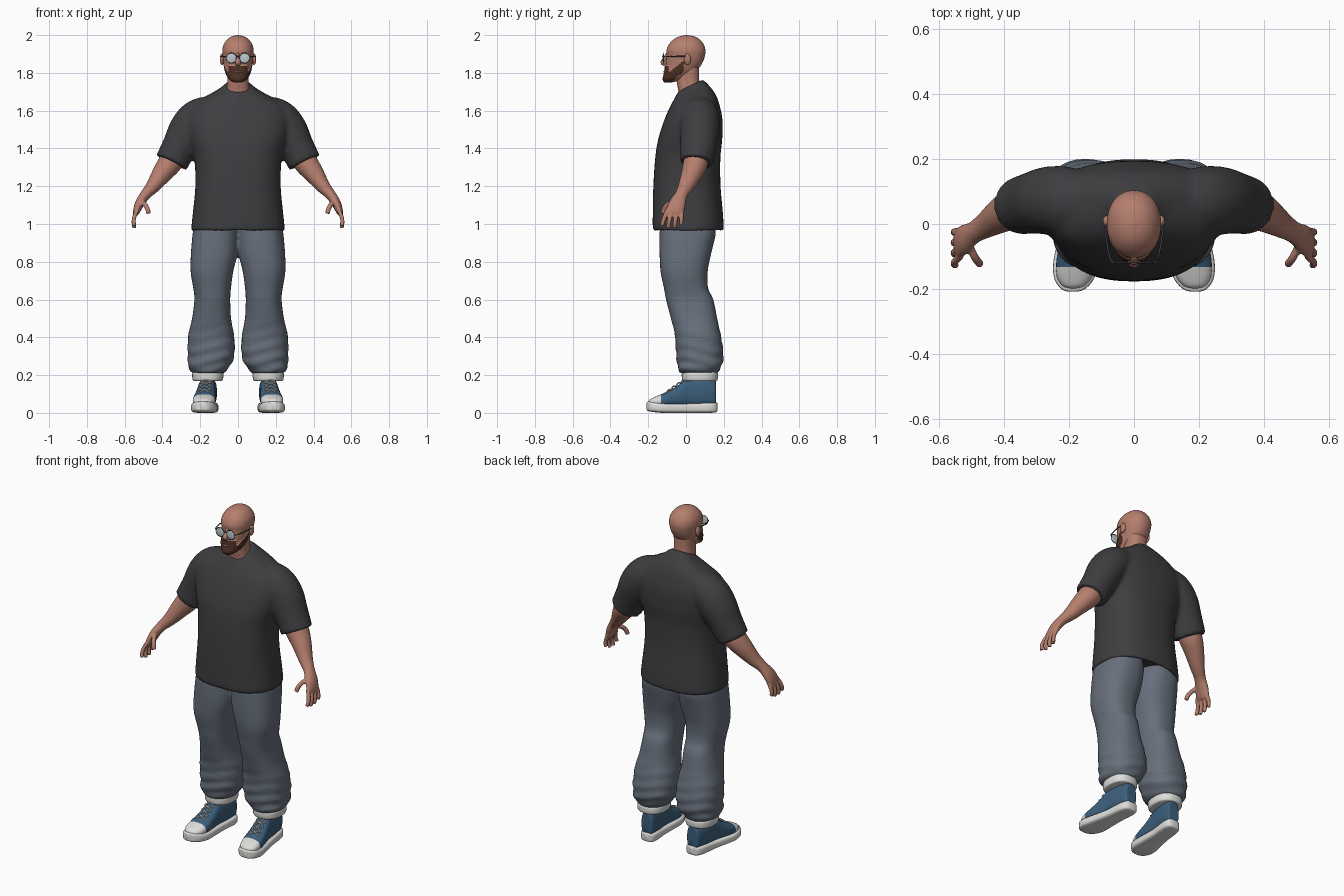
import bpy, bmesh, math
from mathutils import Vector, Matrix

if "Cube" in bpy.data.objects:
    bpy.data.objects.remove(bpy.data.objects["Cube"])


def material(name, r, g, b):
    mat = bpy.data.materials.new(name)
    mat.use_nodes = True
    mat.diffuse_color = (r, g, b, 1)
    mat.node_tree.nodes["Principled BSDF"].inputs["Base Color"].default_value = (r, g, b, 1)
    return mat


skin = material("skin", .46, .21, .155)
shirt_black = material("shirt black", .048, .048, .052)
denim = material("grey denim", .135, .16, .2)
beard_brown = material("beard brown", .075, .03, .018)
shoe_blue = material("shoe blue", .045, .115, .2)
white = material("off white", .72, .72, .7)
lens_grey = material("lens grey", .5, .58, .62)
frame_dark = material("frame dark", .09, .09, .1)


def spline(rows, steps):
    """Fill in smooth rows between the given ones."""
    out = []
    for i in range(len(rows) - 1):
        a, b, c, d = (rows[max(0, min(len(rows) - 1, i + k))] for k in (-1, 0, 1, 2))
        for s in range(steps):
            t = s / steps
            out.append([q + .5 * t * (r - p + t * (2*p - 5*q + 4*r - e + t * (3*(q - r) + e - p)))
                        for p, q, r, e in zip(a, b, c, d)])
    return out + [list(rows[-1])]


def loft(bm, rings, n, power, ripple=None):
    """Skin a list of (centre, u, v, tilt) rings with capped ends."""
    loops = []
    for centre, u, v, tilt in rings:
        loop = []
        for k in range(n):
            a = math.tau * k / n
            c, s = math.cos(a), math.sin(a)
            grow = ripple(centre.z, a) if ripple else 1
            p = centre + u * math.copysign(abs(c) ** (2 / power), c) * grow
            p += v * math.copysign(abs(s) ** (2 / power), s) * grow
            p.z += tilt * s
            loop.append(bm.verts.new(p))
        loops.append(loop)
    for a, b in zip(loops, loops[1:]):
        for k in range(n):
            j = (k + 1) % n
            bm.faces.new((a[k], a[j], b[j], b[k]))
    bm.faces.new(loops[0])
    bm.faces.new(loops[-1])


def upright(bm, rows, side=1, n=40, steps=4, power=2.4, ripple=None):
    """Rows: height, centre x, half width, front y, back y, tilt."""
    rings = [(Vector((side * x, (f + b) / 2, z)), Vector((w, 0, 0)),
              Vector((0, (b - f) / 2, 0)), tilt)
             for z, x, w, f, b, tilt in spline(rows, steps)]
    loft(bm, rings, n, power, ripple)


def lengthwise(bm, rows, side, power):
    """Rows: y, half width, bottom, top, following the turned-out foot line."""
    rings = [(Vector((side * (.167 - .1 * y), y, (lo + hi) / 2)), Vector((w, 0, 0)),
              Vector((0, 0, (hi - lo) / 2)), 0) for y, w, lo, hi in spline(rows, 5)]
    loft(bm, rings, 32, power)


def limb(bm, rows, side=1, n=16, steps=4):
    """Rows: x, y, z, thickness, depth along a path."""
    pts = spline(rows, steps)
    cs = [Vector((side * p[0], p[1], p[2])) for p in pts]
    rings = []
    for i, c in enumerate(cs):
        t = (cs[min(i + 1, len(cs) - 1)] - cs[max(i - 1, 0)]).normalized()
        u = t.cross(Vector((1, 0, 0) if abs(t.y) > .85 else (0, 1, 0))).normalized()
        rings.append((c, u * pts[i][3], u.cross(t) * pts[i][4], 0))
    loft(bm, rings, n, 2)


def rod(bm, points, radius, side=1):
    limb(bm, [(*p, radius, radius) for p in points], side, n=8)


def ball(bm, centre, size):
    m = Matrix.Translation(centre) @ Matrix.Diagonal((*size, 1))
    bmesh.ops.create_uvsphere(bm, u_segments=24, v_segments=14, radius=1, matrix=m)


def finish(name, bm, *mats, voxel=0, relax=0):
    bmesh.ops.recalc_face_normals(bm, faces=bm.faces)
    mesh = bpy.data.meshes.new(name)
    for f in bm.faces:
        f.smooth = True
    bm.to_mesh(mesh)
    bm.free()
    for m in mats:
        mesh.materials.append(m)
    obj = bpy.data.objects.new(name, mesh)
    bpy.context.collection.objects.link(obj)
    if voxel:
        fuse = obj.modifiers.new("fuse", 'REMESH')
        fuse.mode, fuse.voxel_size, fuse.use_smooth_shade = 'VOXEL', voxel, True
        soft = obj.modifiers.new("soften", 'SMOOTH')
        soft.factor, soft.iterations = .5, relax
    return obj


SIDES = (("left", 1), ("right", -1))

# Shirt: torso with a hollow hem, fused with two sleeves
bm = bmesh.new()
upright(bm, [(1.02, 0, .215, -.14, .165, 0), (.975, 0, .225, -.155, .18, 0),
             (.965, 0, .247, -.174, .198, 0), (1.05, 0, .24, -.176, .196, 0),
             (1.2, 0, .226, -.173, .183, 0), (1.35, 0, .232, -.163, .182, 0),
             (1.45, 0, .26, -.147, .192, 0), (1.55, 0, .275, -.115, .193, 0),
             (1.62, 0, .25, -.085, .18, 0), (1.67, 0, .18, -.063, .16, .01),
             (1.71, 0, .105, -.048, .125, .02), (1.735, 0, .07, -.035, .09, .03)], n=56)
for _, s in SIDES:
    limb(bm, [(.1, .07, 1.6, .08, .08), (.2, .07, 1.568, .1, .105), (.26, .072, 1.5, .105, .105),
              (.31, .065, 1.41, .092, .095), (.352, .055, 1.325, .09, .088)], s, n=32)
finish("shirt", bm, shirt_black, voxel=.011, relax=5)

# Jeans: two baggy legs fused at the seat, with soft folds near the ankle
def folds(z, a):
    return 1 + .035 * max(0, min(1, (.5 - z) * 5)) * math.sin(95 * z + 2 * math.sin(a * 2))

bm = bmesh.new()
for _, s in SIDES:
    upright(bm, [(.21, .157, .08, -.03, .165, 0), (.235, .157, .105, -.042, .182, 0),
                 (.27, .147, .117, -.048, .195, 0), (.33, .142, .125, -.053, .197, 0),
                 (.42, .142, .12, -.06, .183, 0), (.5, .14, .103, -.08, .165, 0),
                 (.6, .136, .095, -.106, .145, 0), (.66, .137, .1, -.117, .117, 0),
                 (.75, .138, .113, -.135, .115, 0), (.85, .125, .124, -.14, .135, 0),
                 (.95, .12, .12, -.14, .158, 0), (1.01, .12, .11, -.135, .15, 0)],
            s, ripple=folds)
finish("jeans", bm, denim, voxel=.009, relax=4)

for label, s in SIDES:
    # Turned-up cuff
    bm = bmesh.new()
    upright(bm, [(.168, .16, .07, -.008, .155, 0), (.175, .16, .08, -.02, .167, 0),
                 (.21, .16, .082, -.022, .168, 0), (.222, .16, .07, -.01, .155, 0)], s)
    finish(label + "_jean_cuff", bm, white)

    # Arm, palm, fingers and thumb fused together
    bm = bmesh.new()
    limb(bm, [(.3, .06, 1.42, .06, .06), (.355, .052, 1.33, .064, .066),
              (.4, .032, 1.27, .054, .057), (.45, 0, 1.2, .038, .042),
              (.49, -.025, 1.155, .028, .034), (.52, -.045, 1.11, .025, .044),
              (.538, -.06, 1.065, .018, .047), (.54, -.063, 1.05, .011, .04)], s, n=24)
    for k in range(4):
        y = -.098 + .026 * k
        drop = (.0, .012, .01, -.006)[k]
        rod(bm, [(.532, y, 1.075), (.548, y * 1.15, 1.04), (.553, y * 1.25, 1.01),
                 (.548, y * 1.3, .99 - drop)], .0115, s)
    rod(bm, [(.51, -.06, 1.12), (.49, -.1, 1.1), (.478, -.117, 1.075), (.474, -.122, 1.055)], .013, s)
    finish(label + "_arm", bm, skin, voxel=.005, relax=3)

    # Sneaker sole
    bm = bmesh.new()
    lengthwise(bm, [(.167, .015, .012, .05), (.158, .038, .003, .055), (.12, .051, 0, .055),
                    (.03, .053, 0, .05), (-.05, .062, 0, .05), (-.12, .069, 0, .052),
                    (-.17, .06, .004, .058), (-.2, .036, .01, .06), (-.208, .012, .018, .055)], s, 4)
    finish(label + "_sole", bm, white)

    # Sneaker upper with a pale toe cap
    bm = bmesh.new()
    lengthwise(bm, [(.158, .02, .03, .15), (.15, .038, .03, .178), (.08, .047, .03, .19),
                    (.01, .047, .03, .185), (-.05, .054, .03, .14), (-.11, .06, .03, .108),
                    (-.16, .054, .03, .087), (-.19, .034, .03, .072), (-.2, .01, .03, .055)], s, 2.5)
    for f in bm.faces:
        f.material_index = int(f.calc_center_median().y < -.135)
    finish(label + "_shoe_upper", bm, shoe_blue, white)

    # Crossed laces
    bm = bmesh.new()
    for k in range(4):
        y = -.105 + .026 * k
        x, z = .167 - .1 * y, .113 + .7 * (y + .1)
        for d in (1, -1):
            rod(bm, [(x - d * .03, y, z - .004), (x, y + .013, z + .013),
                     (x + d * .03, y + .026, z + .013)], .004, s)
    finish(label + "_laces", bm, white)

# Neck
bm = bmesh.new()
upright(bm, [(1.64, 0, .07, -.04, .08, 0), (1.7, 0, .062, -.04, .078, 0),
             (1.76, 0, .056, -.05, .07, 0), (1.84, 0, .058, -.05, .07, 0)])
finish("neck", bm, skin)

# Head, with the beard as slightly raised faces along the jaw
bm = bmesh.new()
upright(bm, [(1.75, 0, .022, -.112, -.07, 0), (1.768, 0, .047, -.12, -.01, 0),
             (1.8, 0, .063, -.113, .04, 0), (1.83, 0, .07, -.109, .072, 0),
             (1.86, 0, .077, -.105, .09, 0), (1.89, 0, .081, -.102, .1, 0),
             (1.92, 0, .083, -.103, .103, 0), (1.95, 0, .076, -.091, .094, 0),
             (1.977, 0, .057, -.066, .073, 0), (1.993, 0, .033, -.036, .045, 0),
             (2, 0, .003, 0, .008, 0)], n=80, steps=9, power=2.15)


def is_beard(p):
    top = 1.837 if p.y < -.088 else 1.8 + (p.y + .09) * .85
    return p.y < -.012 and 1.755 + (p.y + .07) < p.z < top


bm.normal_update()
hair = [f for f in bm.faces if is_beard(f.calc_center_median())]
for f in hair:
    f.material_index = 1
for v in {v for f in hair for v in f.verts}:
    out = Vector((v.co.x, v.co.y + .02, 0)).normalized()
    v.co += out * .004
finish("head", bm, skin, beard_brown)

# Nose, ears and lips
bm = bmesh.new()
limb(bm, [(0, -.097, 1.9, .008, .01), (0, -.112, 1.875, .011, .01),
          (0, -.122, 1.855, .015, .013), (0, -.11, 1.842, .012, .008)])
finish("nose", bm, skin)
bm = bmesh.new()
for _, s in SIDES:
    ball(bm, (s * .085, .008, 1.872), (.011, .018, .03))
finish("ears", bm, skin)
bm = bmesh.new()
ball(bm, (0, -.115, 1.805), (.02, .005, .005))
finish("lips", bm, skin)

# Glasses
for label, s in SIDES:
    bm = bmesh.new()
    ball(bm, (s * .035, -.12, 1.878), (.027, .004, .025))
    finish(label + "_lens", bm, lens_grey)
    bpy.ops.mesh.primitive_torus_add(location=(s * .035, -.12, 1.878), rotation=(math.pi / 2, 0, 0),
                                     major_radius=.027, minor_radius=.002,
                                     major_segments=32, minor_segments=6)
    rim = bpy.context.object
    rim.name = label + "_lens_rim"
    rim.data.materials.append(frame_dark)
    bpy.ops.object.shade_smooth()
    bm = bmesh.new()
    rod(bm, [(.06, -.12, 1.885), (.074, -.105, 1.886), (.086, -.04, 1.888), (.09, .005, 1.888)], .003, s)
    finish(label + "_temple", bm, frame_dark)
bm = bmesh.new()
rod(bm, [(-.01, -.12, 1.885), (0, -.123, 1.888), (.01, -.12, 1.885)], .003)
finish("glasses_bridge", bm, frame_dark)
